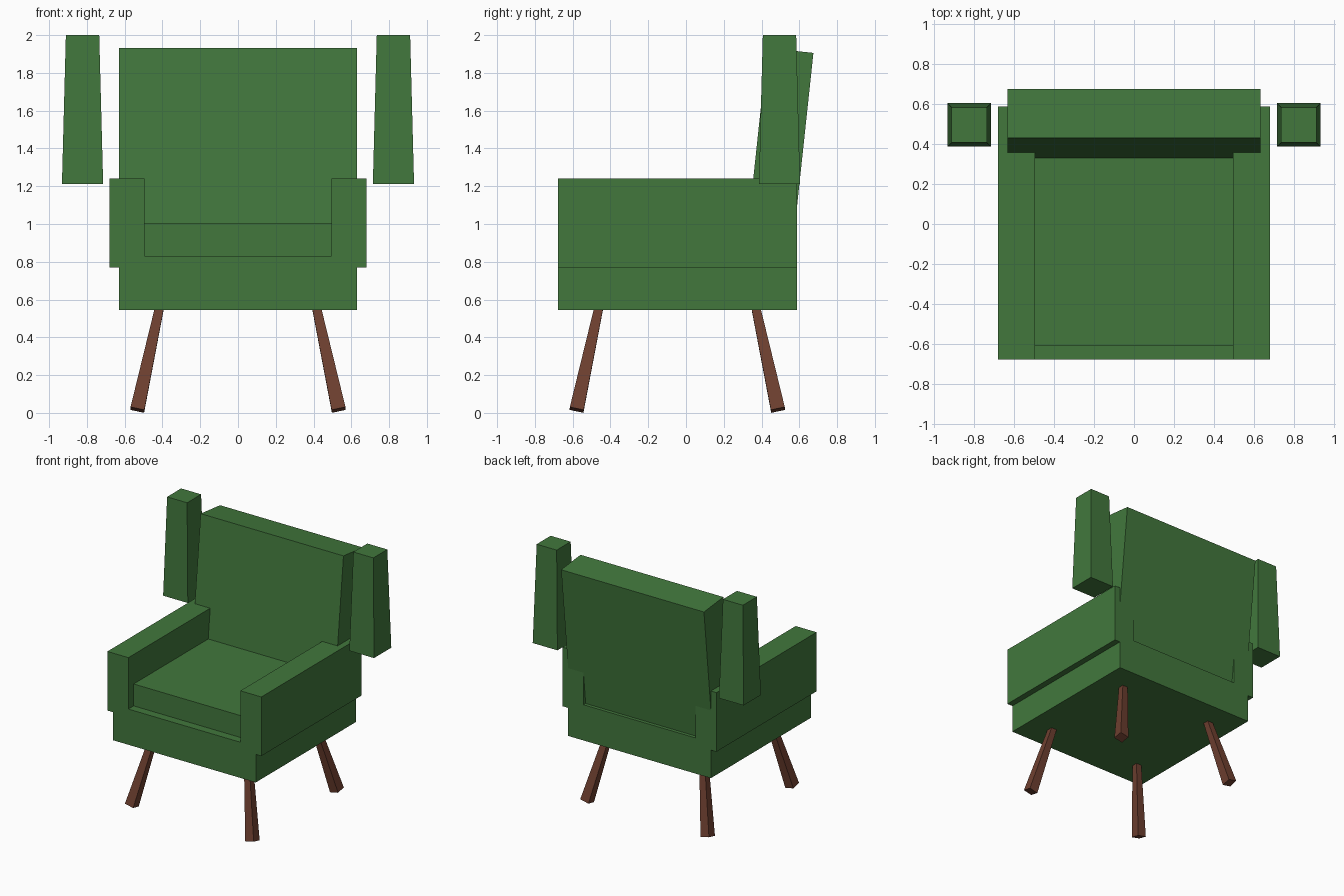
import bpy, bmesh, math
from mathutils import Vector, Matrix

if "Cube" in bpy.data.objects:
    bpy.data.objects.remove(bpy.data.objects["Cube"])


def material(name, rgb):
    m = bpy.data.materials.new(name)
    m.diffuse_color = (*rgb, 1.0)
    m.use_nodes = True
    m.node_tree.nodes["Principled BSDF"].inputs["Base Color"].default_value = m.diffuse_color
    return m


GREEN = material("green fabric", (0.054, 0.187, 0.046))
BROWN = material("brown wood", (0.155, 0.050, 0.029))


def block(name, size, centre, mat, taper=1.0, rot=None):
    """Box of the given size; taper scales its top face."""
    bm = bmesh.new()
    bmesh.ops.create_cube(bm, size=1.0)
    for v in bm.verts:
        k = taper if v.co.z > 0 else 1.0
        v.co = Vector((v.co.x * size[0] * k, v.co.y * size[1] * k, v.co.z * size[2]))
    m = Matrix.Translation(centre)
    if rot is not None:
        m = m @ rot.to_matrix().to_4x4()
    bm.transform(m)
    mesh = bpy.data.meshes.new(name)
    bm.to_mesh(mesh)
    bm.free()
    mesh.materials.append(mat)
    obj = bpy.data.objects.new(name, mesh)
    bpy.context.collection.objects.link(obj)
    return obj


# Seat base and cushion
block("seat_base", (1.262, 1.264, 0.285), (0, -0.045, 0.6875), GREEN)
block("seat_cushion", (0.99, 1.01, 0.178), (0, -0.105, 0.916), GREEN)

# Leaning backrest, placed from its top front edge
tilt = math.radians(6.1)
up = Vector((0, math.sin(tilt), math.cos(tilt)))
rear = Vector((0, math.cos(tilt), -math.sin(tilt)))
thick, height = 0.246, 1.13
centre = Vector((0, 0.43, 1.932)) + rear * thick / 2 - up * height / 2
block("backrest", (1.262, thick, height), centre, GREEN,
      rot=Vector((0, 0, 1)).rotation_difference(up))

for side, sx in (("left", -1), ("right", 1)):
    # Armrests and the tapered posts beside the backrest
    block(side + "_armrest", (0.185, 1.264, 0.472), (sx * 0.5875, -0.045, 1.005), GREEN)
    block(side + "_wing", (0.218, 0.218, 0.787), (sx * 0.823, 0.495, 1.6065), GREEN, taper=0.81)

    # Splayed legs, thinner at the top
    for end, sy in (("front", -1), ("back", 1)):
        foot = Vector((sx * 0.533, -0.046 + sy * 0.533, 0.016))
        top = Vector((sx * 0.415, -0.046 + sy * 0.415, 0.56))
        axis = top - foot
        block(f"{end}_{side}_leg", (0.075, 0.075, axis.length), (foot + top) / 2, BROWN,
              taper=0.62, rot=Vector((0, 0, 1)).rotation_difference(axis))
